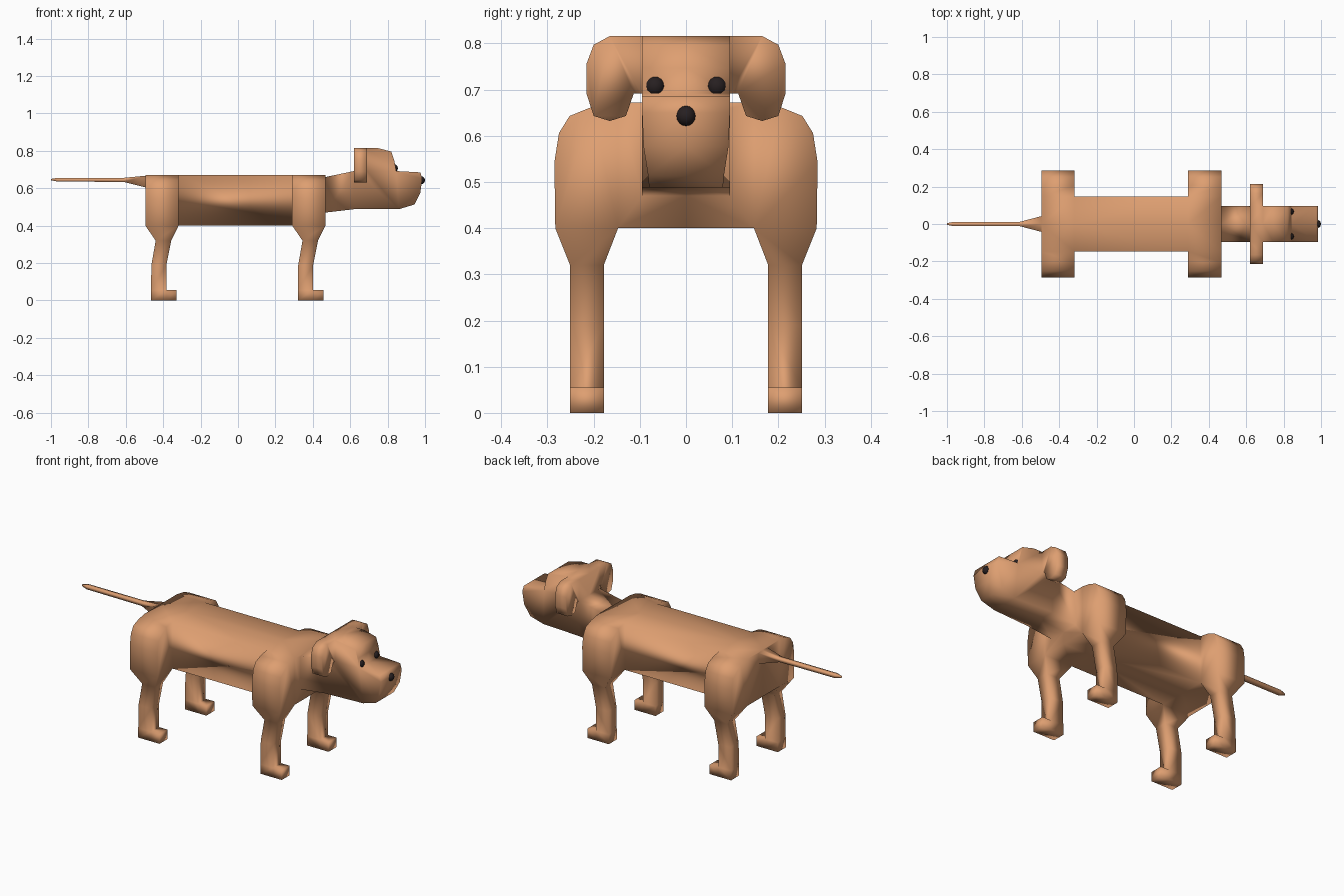
import bpy, bmesh

if "Cube" in bpy.data.objects:
    bpy.data.objects.remove(bpy.data.objects["Cube"])

def material(name, rgb):
    m = bpy.data.materials.new(name)
    m.diffuse_color = (*rgb, 1)
    m.use_nodes = True
    m.node_tree.nodes["Principled BSDF"].inputs["Base Color"].default_value = m.diffuse_color
    return m

tan = material("tan_fur", (0.73, 0.345, 0.165))
black = material("near_black", (0.02, 0.014, 0.015))

bm = bmesh.new()

def face(*pts):
    bm.faces.new([bm.verts.new(p) for p in pts])

def bridge(a, b, closed=False, skip=()):
    """Quads between two matching point rows."""
    n = len(a)
    for i in range(n if closed else n - 1):
        if i not in skip:
            j = (i + 1) % n
            face(a[i], a[j], b[j], b[i])

def ring(z, x0, x1, y0, y1):
    return [(x0, y0, z), (x1, y0, z), (x1, y1, z), (x0, y1, z)]

def half_section(x, w, z0, z1):
    return [(x, 0, z1), (x, w, z1), (x, w, z0), (x, 0, z0)]

# Everything on the body is made for +y, then mirrored and welded.
BACK, FRONT, STEP = -0.495, 0.467, -0.785
W, BOT, TOP = 0.147, 0.40, 0.672

# Torso: the sides stay open where the shoulders join
stations = [BACK, FRONT + STEP, 0.29, FRONT]
secs = [half_section(x, W, BOT, TOP) for x in stations]
for i in range(3):
    bridge(secs[i], secs[i + 1], skip=() if i == 1 else (1,))

# Shoulders, legs and feet
outer = [(W, TOP), (0.205, 0.662), (0.252, 0.643), (0.275, 0.606),
         (0.285, 0.543), (0.283, BOT)]
for dx in (0, STEP):
    x0, x1 = 0.29 + dx, FRONT + dx
    rows = [[(x, y, z) for y, z in outer] for x in (x0, x1)]
    bridge(*rows)
    for x, row in zip((x0, x1), rows):
        face(*row, (x, W, BOT))
    rings = [ring(z, a + dx, b + dx, c, d) for z, a, b, c, d in (
        (BOT, 0.29, FRONT, W, 0.283),
        (0.32, 0.345, 0.428, 0.178, 0.251),
        (0.19, 0.322, 0.402, 0.178, 0.251),
        (0.055, 0.32, 0.402, 0.178, 0.251),
        (0.0, 0.32, 0.402, 0.178, 0.251))]
    for i in range(4):
        bridge(rings[i], rings[i + 1], True, skip=(1,) if i == 3 else ())
    face(*rings[4])
    toe = [[(x + dx, y, z) for y, z in ((0.178, 0), (0.251, 0), (0.251, 0.055), (0.178, 0.055))]
           for x in (0.402, 0.457)]
    bridge(*toe, True)
    face(*toe[1])

# Tail, tapering back from the rump
tail = [secs[0]] + [half_section(*s) for s in (
    (BACK, 0.042, 0.605, 0.667), (-0.61, 0.012, 0.634, 0.656),
    (-0.965, 0.012, 0.636, 0.656), (-1.0, 0.004, 0.643, 0.65))]
for a, b in zip(tail, tail[1:]):
    bridge(a, b)
face(*tail[-1])

# Neck, head and muzzle: side outline as (x, z, half width)
H = 0.095
prof = [(FRONT, 0.47, H), (0.62, 0.488, H), (0.86, 0.488, 0.08), (0.943, 0.513, 0.082),
        (0.975, 0.577, 0.092), (0.985, 0.65, H), (0.975, 0.685, H), (0.846, 0.692, H),
        (0.836, 0.747, H), (0.82, 0.796, H), (0.745, 0.816, H), (0.69, 0.816, H),
        (0.62, 0.816, H), (0.62, 0.692, H), (FRONT, 0.66, H)]
side = [(x, y, z) for x, z, y in prof]
mid = [(x, 0, z) for x, z, y in prof]
bridge(side, mid)
side.append((0.69, H, 0.692))
for ids in ((0, 1, 13, 14), (1, 2, 7, 15, 13), (2, 3, 4, 5, 6, 7), (15, 7, 8, 9, 10, 11)):
    face(*[side[i] for i in ids])
bridge(secs[-1], half_section(FRONT, H, 0.47, 0.66))

# Drooping ears
ear = [(H, 0.816), (0.165, 0.816), (0.2, 0.797), (0.215, 0.757), (0.215, 0.69),
       (0.2, 0.643), (0.165, 0.632), (0.13, 0.643), (0.113, 0.692), (H, 0.692)]
rows = [[(x, y, z) for y, z in ear] for x in (0.62, 0.69)]
bridge(*rows)
for r in rows:
    face(*r)

# Mirror, weld and smooth
bmesh.ops.remove_doubles(bm, verts=bm.verts[:], dist=0.0005)
bmesh.ops.mirror(bm, geom=bm.verts[:] + bm.edges[:] + bm.faces[:], axis='Y', merge_dist=0.0005)
bmesh.ops.remove_doubles(bm, verts=bm.verts[:], dist=0.0005)
bmesh.ops.recalc_face_normals(bm, faces=bm.faces[:])
for f in bm.faces:
    f.smooth = True
mesh = bpy.data.meshes.new("dog_body")
bm.to_mesh(mesh)
bm.free()
mesh.materials.append(tan)
bpy.context.collection.objects.link(bpy.data.objects.new("dog_body", mesh))

# Eyes and nose
for name, loc in (("left_eye", (0.833, 0.067, 0.707)), ("right_eye", (0.833, -0.067, 0.707)),
                  ("nose", (0.978, 0, 0.643))):
    bpy.ops.mesh.primitive_uv_sphere_add(segments=12, ring_count=8, radius=0.022, location=loc)
    ob = bpy.context.object
    ob.name = name
    ob.data.materials.append(black)
    bpy.ops.object.shade_smooth()
